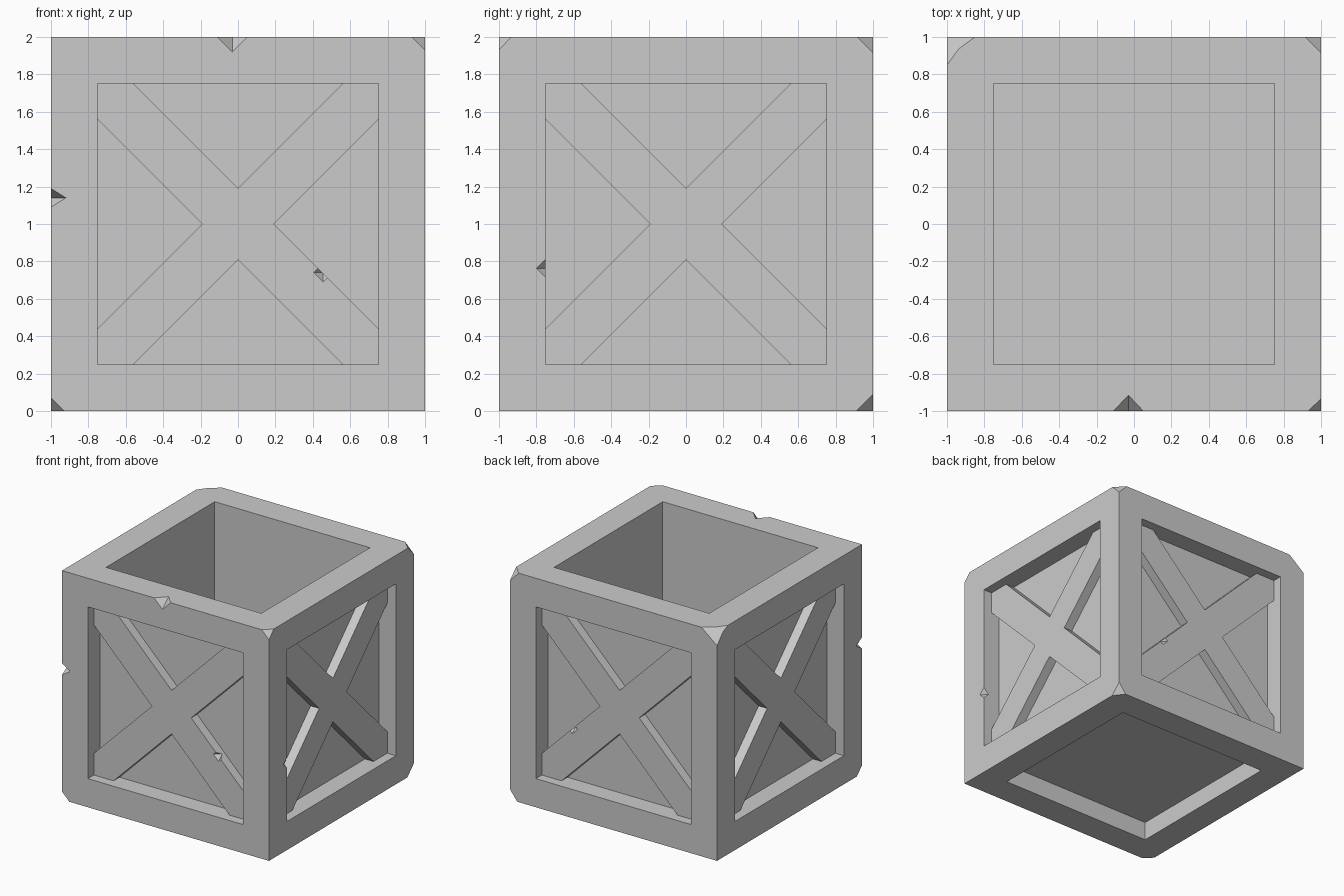
import bpy, bmesh
from math import pi
from mathutils import Matrix, Vector

if "Cube" in bpy.data.objects:
    bpy.data.objects.remove(bpy.data.objects["Cube"])

OPEN, PANEL, BRACE = 0.75, 0.835, 0.917   # half opening, panel plane, brace plane
MID = Matrix.Translation((0, 0, 1))


def finish(name, bm):
    bmesh.ops.recalc_face_normals(bm, faces=bm.faces)
    mesh = bpy.data.meshes.new(name)
    bm.to_mesh(mesh)
    bm.free()
    obj = bpy.data.objects.new(name, mesh)
    bpy.context.collection.objects.link(obj)
    return obj


def box(name, centre, size):
    bm = bmesh.new()
    bmesh.ops.create_cube(bm, size=1, matrix=Matrix.Translation(centre) @ Matrix.Diagonal((*size, 1)))
    return finish(name, bm)


def chip(centre, radii):
    # Octahedron that bites a small splinter out of an edge
    bm = bmesh.new()
    bmesh.ops.create_uvsphere(bm, u_segments=4, v_segments=2, radius=1,
                              matrix=Matrix.Translation(centre) @ Matrix.Diagonal((*radii, 1)))
    return finish("chip_cutter", bm)


def cut(obj, cutter):
    mod = obj.modifiers.new("cut", 'BOOLEAN')
    mod.operation, mod.solver, mod.object = 'DIFFERENCE', 'EXACT', cutter
    cutter.hide_render = True
    bpy.context.view_layer.objects.active = obj
    bpy.ops.object.modifier_apply(modifier=mod.name)
    bpy.data.objects.remove(cutter, do_unlink=True)


# Crate body with worn corners
bm = bmesh.new()
bmesh.ops.create_cube(bm, size=2, matrix=MID)
corners = [  # corner, then the length cut off along x, y, z for each facet
    ((1, -1, 2), [(.07, .065, .07)]),
    ((1, 1, 2), [(.085, .085, .085)]),
    ((-1, 1, 2), [(.11, .15, .07), (.15, .11, .12)]),
    ((-1, -1, 0), [(.07, .07, .07)]),
    ((1, 1, 0), [(.07, .09, .09)]),
]
for c, facets in corners:
    sign = Vector((c[0], c[1], c[2] - 1))
    for lengths in facets:
        no = Vector([s / d for s, d in zip(sign, lengths)])
        co = Vector(c) - Vector((sign.x * lengths[0], 0, 0))
        geom = bm.verts[:] + bm.edges[:] + bm.faces[:]
        bmesh.ops.bisect_plane(bm, geom=geom, plane_co=co, plane_no=no, clear_outer=True)
        bmesh.ops.holes_fill(bm, edges=[e for e in bm.edges if e.is_boundary], sides=0)
body = finish("crate_body", bm)

# Recesses on four sides and the bottom, deep well from the top
w, d = 2 * OPEN, 2 * (1 - PANEL)
for s in (-1, 1):
    cut(body, box("side_cutter", (s, 0, 1), (d, w, w)))
    cut(body, box("side_cutter", (0, s, 1), (w, d, w)))
cut(body, box("bottom_cutter", (0, 0, 0), (w, w, d)))
cut(body, box("well_cutter", (0, 0, 1.25), (w, w, 2)))

# Nicks in the frame edges
cut(body, chip((-.03, -1, 2), (.08, .085, .08)))
cut(body, chip((-1, -1, 1.14), (.08, .08, .05)))
cut(body, chip((1, -OPEN, .763), (.05, .05, .05)))

# Cross braces, one per side
quarter = [(.19, 0), (OPEN, .56), (OPEN, OPEN), (.56, OPEN)]
for i, name in enumerate(("front", "right", "back", "left")):
    bm = bmesh.new()
    pts = [Matrix.Rotation(k * pi / 2, 2) @ Vector(p) for k in range(4) for p in quarter]
    face = bm.faces.new([bm.verts.new((p.x, -BRACE, p.y)) for p in pts])
    ext = bmesh.ops.extrude_face_region(bm, geom=[face])
    bmesh.ops.translate(bm, vec=(0, BRACE - PANEL + .02, 0),
                        verts=[v for v in ext["geom"] if isinstance(v, bmesh.types.BMVert)])
    bmesh.ops.transform(bm, matrix=MID @ Matrix.Rotation(i * pi / 2, 4, 'Z'), verts=bm.verts)
    brace = finish(name + "_brace", bm)
    if name in ("front", "back"):
        y = -BRACE if name == "front" else BRACE
        cut(brace, chip((.455, y, .74), (.05, .05, .05)))
